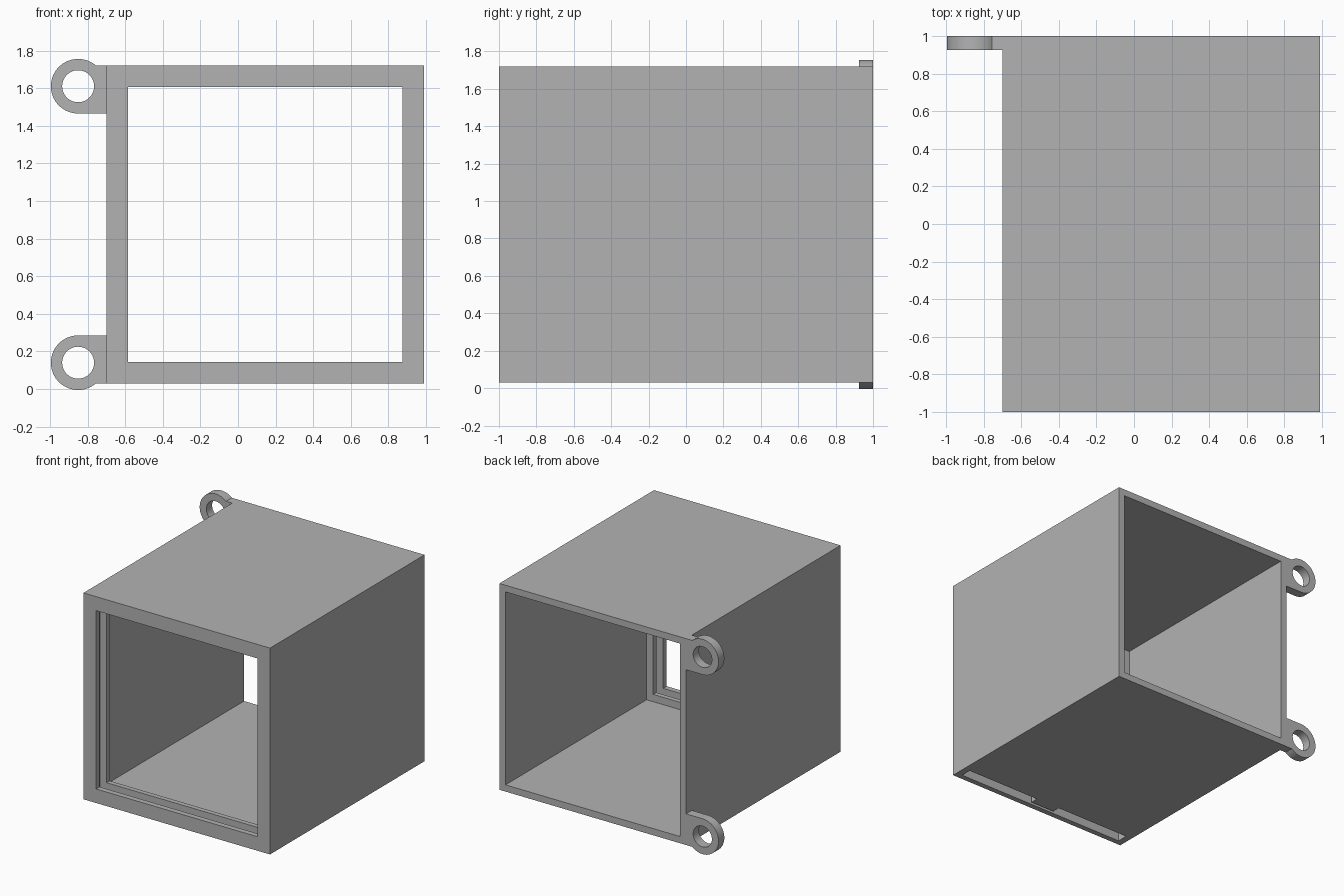
import bpy, bmesh, math
from mathutils import Matrix, Vector

cube = bpy.data.objects.get("Cube")
if cube:
    bpy.data.objects.remove(cube, do_unlink=True)

CX, CZ = 0.145, 0.875            # centre of the square housing
OUT, INN, OPEN = 0.845, 0.79, 0.73   # half widths: outside, cavity, front opening
GROOVE = (-0.955, -0.865)        # panel groove behind the front lip

grey = bpy.data.materials.new("plain grey")
grey.use_nodes = True
grey.diffuse_color = (0.45, 0.45, 0.45, 1)
grey.node_tree.nodes["Principled BSDF"].inputs["Base Color"].default_value = grey.diffuse_color


def add_object(name, bm):
    bmesh.ops.recalc_face_normals(bm, faces=bm.faces)
    mesh = bpy.data.meshes.new(name)
    bm.to_mesh(mesh)
    bm.free()
    mesh.materials.append(grey)
    obj = bpy.data.objects.new(name, mesh)
    bpy.context.collection.objects.link(obj)
    return obj


def box(name, low, high):
    low, high = Vector(low), Vector(high)
    bm = bmesh.new()
    bmesh.ops.create_cube(bm, size=1, matrix=Matrix.Translation((low + high) / 2)
                          @ Matrix.Diagonal((*(high - low), 1)))
    return add_object(name, bm)


# Housing: a closed wall profile (half width, y) swept round a square
profile = [(OUT, -1), (OUT, 1), (INN, 1), (INN, -0.825), (OPEN, -0.825),
           (OPEN, GROOVE[1]), (INN, GROOVE[1]), (INN, GROOVE[0]),
           (OPEN, GROOVE[0]), (OPEN, -1)]
bm = bmesh.new()
rings = [[bm.verts.new((CX + sx * h, y, CZ + sz * h))
          for sx, sz in ((-1, -1), (1, -1), (1, 1), (-1, 1))] for h, y in profile]
for a, b in zip(rings, rings[1:] + rings[:1]):
    for i in range(4):
        j = (i + 1) % 4
        bm.faces.new((a[i], a[j], b[j], b[i]))
housing = add_object("housing", bm)

# Slot through the floor, for sliding a panel into the groove
cutter = box("slot_cutter", (CX - INN, GROOVE[0], -0.1), (CX + INN, GROOVE[1], 0.2))
cutter.hide_render = True
cut = housing.modifiers.new("slot", "BOOLEAN")
cut.operation, cut.solver, cut.object = "DIFFERENCE", "EXACT", cutter
bpy.context.view_layer.objects.active = housing
bpy.ops.object.modifier_apply(modifier=cut.name)
bpy.data.objects.remove(cutter, do_unlink=True)

# Small catch that holds the panel in the slot
box("panel_catch", (CX - 0.11, -0.93, CZ - OUT), (CX + 0.11, GROOVE[1], CZ - INN))


# Mounting lugs: round eye with a squared root against the right wall
def lug(name, side):
    r, hole, root, top, n = 0.145, 0.085, 0.15, 0.11, 48
    start = math.asin(top / r)
    arc = [start + (1.5 * math.pi - start) * i / n for i in range(n + 1)]
    outline = [(r * math.cos(t), r * math.sin(t)) for t in arc] + [(root, -r), (root, top)]
    eye = [(hole * math.cos(t), hole * math.sin(t))
           for t in (math.tau * i / n for i in range(n))]
    curve = bpy.data.curves.new(name, "CURVE")
    curve.dimensions, curve.fill_mode, curve.extrude = "2D", "BOTH", 0.0375
    for pts in (outline, eye):
        spline = curve.splines.new("POLY")
        spline.points.add(len(pts) - 1)
        spline.use_cyclic_u = True
        for p, (x, z) in zip(spline.points, pts):
            p.co = (x, side * z, 0, 1)
    temp = bpy.data.objects.new(name + "_curve", curve)
    bpy.context.collection.objects.link(temp)
    bpy.context.view_layer.update()
    bm = bmesh.new()
    bm.from_mesh(temp.to_mesh())
    bpy.data.objects.remove(temp, do_unlink=True)
    bmesh.ops.remove_doubles(bm, verts=bm.verts, dist=0.0001)
    place = Matrix.Translation((-0.85, 1 - 0.0375, CZ + side * 0.735))
    bm.transform(place @ Matrix.Rotation(math.pi / 2, 4, "X"))
    obj = add_object(name, bm)
    bpy.ops.object.select_all(action="DESELECT")
    obj.select_set(True)
    bpy.context.view_layer.objects.active = obj
    bpy.ops.object.shade_smooth_by_angle(angle=math.radians(30))


lug("upper_lug", 1)
lug("lower_lug", -1)
